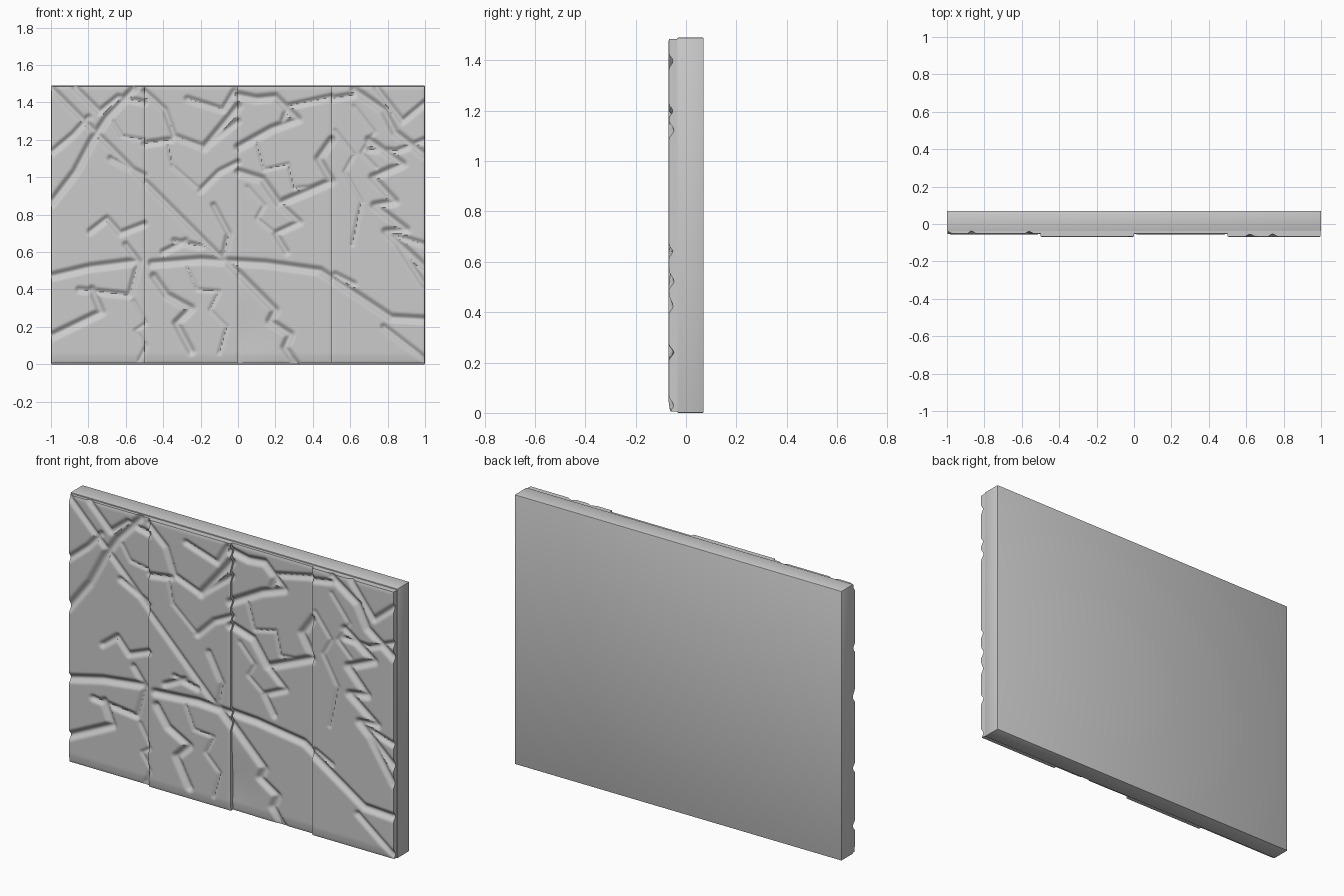
import bpy, bmesh
from mathutils import Vector

if "Cube" in bpy.data.objects:
    bpy.data.objects.remove(bpy.data.objects["Cube"])

H = 1.49
cracks = []          # (half width, depth, start, end) per straight stretch


def crack(width, depth, *pts):
    for a, b in zip(pts, pts[1:]):
        cracks.append((width, depth, Vector(a), Vector(b)))


W, M, T = (0.032, 0.019), (0.026, 0.015), (0.016, 0.008)   # wide, medium, thin

# long cracks crossing several panels
crack(*M, (-1, 1.48), (-.65, 1.13), (-.42, .9), (-.07, .55))
crack(*W, (-1, .47), (-.79, .52), (-.55, .55))
crack(*W, (-.46, .54), (-.2, .56), (.15, .54), (.44, .50), (.7, .33), (.82, .25), (1, .24))
crack(*W, (-.07, .56), (.07, .42), (.2, .29), (.17, .23), (.28, .16), (.25, .09), (.31, 0))

# first panel
crack(*W, (-1, .86), (-.87, 1.03), (-.78, 1.2), (-.70, 1.32), (-.56, 1.47))
crack(*M, (-1, 1.13), (-.88, 1.23), (-.8, 1.32))
crack(*M, (-.87, 1.48), (-.74, 1.35), (-.64, 1.43), (-.5, 1.4))
crack(*T, (-.67, 1.3), (-.62, 1.22), (-.5, 1.2))
crack(*M, (-.68, 1.1), (-.5, 1.01))
crack(*M, (-.79, .71), (-.70, .78), (-.63, .70), (-.5, .75))
crack(*M, (-.85, .40), (-.58, .37), (-.53, .55), (-.6, .64))
crack(*W, (-.78, .4), (-.73, .28), (-1, .15))
crack(*T, (-.56, .34), (-.49, .22), (-.55, .18), (-.49, .1), (-.53, .02))

# second panel
crack(*M, (-.5, 1.46), (-.39, 1.36), (-.34, 1.22), (-.18, 1.16), (0, 1.3))
crack(*M, (-.5, 1.18), (-.36, 1.2))
crack(*T, (-.38, 1.2), (-.35, 1.06), (-.2, .93), (-.15, .98))
crack(*M, (-.27, 1.42), (-.08, 1.36), (-.02, 1.46))
crack(*W, (-.18, 1.16), (-.08, 1.28), (0, 1.38))
crack(*M, (-.2, .93), (-.1, 1.03), (0, 1.08))
crack(*M, (-.13, .85), (-.05, .7), (-.08, .56))
crack(*M, (-.4, .6), (-.28, .66))
crack(*M, (-.34, .66), (-.2, .63))
crack(*W, (-.45, .47), (-.38, .37), (-.25, .30), (-.33, .22), (-.25, .07))
crack(*T, (-.27, .52), (-.22, .4), (-.1, .39), (-.15, .29), (-.06, .2), (-.1, .06))

# third panel
crack(*W, (0, 1.44), (.1, 1.42), (.2, 1.43), (.32, 1.31), (.18, 1.26), (0, 1.16))
crack(*M, (.24, 1.3), (.27, 1.38), (.5, 1.43))
crack(*W, (0, 1.03), (.13, .99), (.22, .86), (.5, .98), (.43, 1.1), (.5, 1.2))
crack(*M, (.22, .86), (.33, .76), (.2, .7), (.26, .6))
crack(*T, (.1, 1.18), (.14, 1.04), (.27, 1.07), (.3, .94), (.5, .96))
crack(*T, (.05, .95), (.14, .85), (.1, .78), (.2, .7))

# fourth panel
crack(*W, (.62, 1.47), (.78, 1.36), (.84, 1.24), (1, 1.12))
crack(*M, (.74, 1.48), (.88, 1.3), (1, 1.4))
crack(*M, (.5, 1.42), (.62, 1.44))
crack(*W, (.7, 1.2), (.88, 1.07), (.72, 1.0), (.84, .87), (.73, .85), (.9, .72), (.79, .71), (1, .52))
crack(*M, (.7, 1.15), (.85, 1.14), (1, 1.2))
crack(*T, (.62, 1.38), (.73, 1.24), (.66, 1.13), (.74, 1.05))
crack(*T, (.52, 1.25), (.62, 1.12), (.57, 1.03), (.66, .87), (.61, .64))
crack(*M, (.8, .7), (1, .64))
crack(*M, (.85, .65), (1, .42))
crack(*M, (.78, .2), (1, .03))
crack(*M, (.52, .48), (.62, .43))


def smooth(t):
    t = max(0.0, min(1.0, t))
    return t * t * (3 - 2 * t)


def carved_panel(name, x0, x1, front, back, nx=64, nz=190):
    """Thin block whose front is a grid pressed in along the cracks."""
    z0, z1 = 0.006, H - 0.006
    dx, dz = (x1 - x0) / nx, (z1 - z0) / nz
    depth = [[0.0] * (nz + 1) for _ in range(nx + 1)]
    for w, d, a, b in cracks:
        lo_x, hi_x = min(a.x, b.x) - w, max(a.x, b.x) + w
        lo_z, hi_z = min(a.y, b.y) - w, max(a.y, b.y) + w
        seg = b - a
        for i in range(max(0, int((lo_x - x0) / dx)), min(nx, int((hi_x - x0) / dx) + 1) + 1):
            for j in range(max(0, int((lo_z - z0) / dz)), min(nz, int((hi_z - z0) / dz) + 1) + 1):
                p = Vector((x0 + i * dx, z0 + j * dz))
                t = max(0.0, min(1.0, (p - a).dot(seg) / seg.length_squared))
                dist = (p - a - seg * t).length
                if dist < w:
                    depth[i][j] = max(depth[i][j], d * (1 - smooth(dist / w)))
    bm = bmesh.new()
    grid = []
    for i in range(nx + 1):
        col = []
        for j in range(nz + 1):
            x, z = x0 + i * dx, z0 + j * dz
            # softly worn edges and a broad dent at the foot of the third panel
            edge = min(x - x0, x1 - x, z - z0, z1 - z)
            y = front + depth[i][j] + 0.003 * (1 - smooth(edge / 0.012))
            if x0 > -0.01:
                y += 0.008 * (1 - smooth((Vector((x, z)) - Vector((0, 0.15))).length / 0.25))
            y += 0.006 * (1 - smooth(z / 0.06))
            col.append(bm.verts.new((x, min(y, back - 0.002), z)))
        grid.append(col)
    for i in range(nx):
        for j in range(nz):
            bm.faces.new((grid[i][j], grid[i + 1][j], grid[i + 1][j + 1], grid[i][j + 1]))
    # side walls and back
    rim = [e for e in bm.edges if e.is_boundary]
    new = bmesh.ops.extrude_edge_only(bm, edges=rim)["geom"]
    for v in new:
        if isinstance(v, bmesh.types.BMVert):
            v.co.y = back
    bmesh.ops.holes_fill(bm, edges=[e for e in bm.edges if e.is_boundary], sides=0)
    bmesh.ops.recalc_face_normals(bm, faces=bm.faces)
    finish(name, bm)


def finish(name, bm):
    me = bpy.data.meshes.new(name)
    bm.to_mesh(me)
    bm.free()
    ob = bpy.data.objects.new(name, me)
    bpy.context.collection.objects.link(ob)
    bpy.ops.object.select_all(action='DESELECT')
    ob.select_set(True)
    bpy.context.view_layer.objects.active = ob
    bpy.ops.object.shade_smooth_by_angle(angle=0.7)


# plain backing slab
bm = bmesh.new()
bmesh.ops.create_cube(bm, size=1)
for v in bm.verts:
    v.co = (v.co.x * 2, v.co.y * 0.105 + 0.0175, (v.co.z + 0.5) * H)
bmesh.ops.bevel(bm, geom=list(bm.edges), offset=0.004, segments=2, profile=0.5, affect='EDGES')
finish("backing_slab", bm)

# four cracked panels, alternately low and proud
for k in range(4):
    x0 = -1 + 0.5 * k
    carved_panel(f"cracked_panel_{k + 1}", x0 + (0.002 if k == 0 else 0), x0 + 0.5 - (0.002 if k == 3 else 0),
                 -0.070 if k % 2 else -0.055, -0.03)
